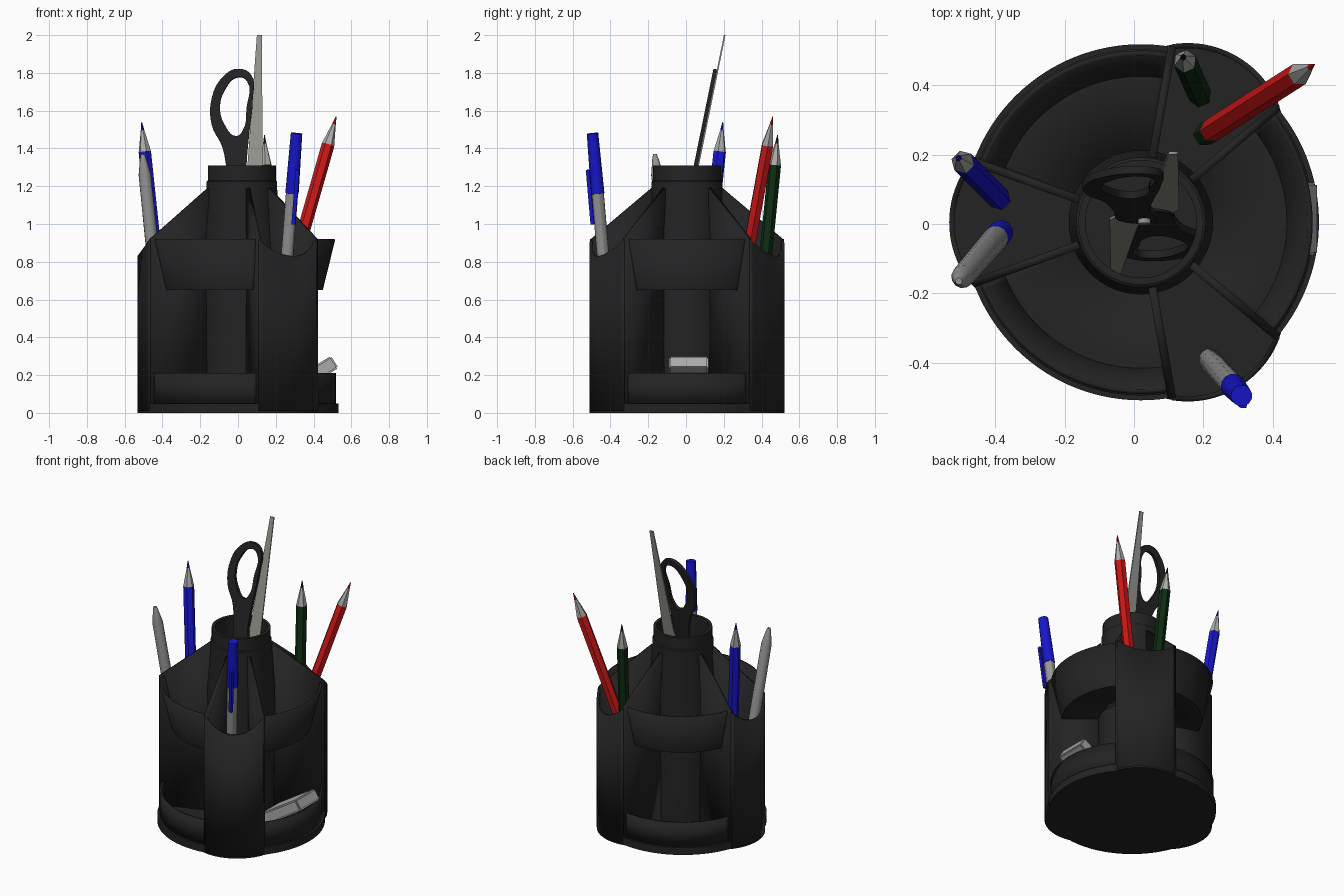
import bpy, bmesh, math
from mathutils import Vector, Matrix

cube = bpy.data.objects.get("Cube")
if cube:
    bpy.data.objects.remove(cube)


def material(name, r, g, b):
    m = bpy.data.materials.new(name)
    m.diffuse_color = (r, g, b, 1)
    m.use_nodes = True
    m.node_tree.nodes["Principled BSDF"].inputs["Base Color"].default_value = (r, g, b, 1)
    return m


BLACK = material("black plastic", 0.017, 0.017, 0.017)
STEEL = material("steel", 0.3, 0.3, 0.27)
RUBBER = material("eraser grey", 0.4, 0.4, 0.4)
WOOD = material("pale tip grey", 0.42, 0.42, 0.41)
CLEAR = material("pen body grey", 0.3, 0.3, 0.3)
RED = material("red paint", 0.6, 0.008, 0.008)
BLUE = material("blue paint", 0.008, 0.008, 0.6)
GREEN = material("dark green paint", 0.004, 0.025, 0.006)

CENTRE = Vector((0.02, 0.005, 0))
HALF = 20            # half width of a pen bay in degrees
BAYS = (60, 180, 300)
TRAYS = (0, 120, 240)


def polar(r, deg, z):
    a = math.radians(deg)
    return CENTRE + Vector((r * math.cos(a), r * math.sin(a), z))


def finish(name, bm, mats, thickness=0, angle=30):
    bmesh.ops.recalc_face_normals(bm, faces=bm.faces)
    me = bpy.data.meshes.new(name)
    bm.to_mesh(me)
    bm.free()
    for m in mats:
        me.materials.append(m)
    ob = bpy.data.objects.new(name, me)
    bpy.context.collection.objects.link(ob)
    if thickness:
        mod = ob.modifiers.new("thickness", "SOLIDIFY")
        mod.thickness = thickness
        mod.offset = 0
    bpy.ops.object.select_all(action="DESELECT")
    ob.select_set(True)
    bpy.context.view_layer.objects.active = ob
    bpy.ops.object.shade_smooth_by_angle(angle=math.radians(angle))
    return ob


def sheet(name, rows, thickness=0, closed=False):
    """Skin a list of point rows into one surface."""
    bm = bmesh.new()
    grid = [[bm.verts.new(p) for p in row] for row in rows]
    pairs = list(zip(grid, grid[1:])) + ([(grid[-1], grid[0])] if closed else [])
    for a, b in pairs:
        for i in range(len(a) - 1):
            bm.faces.new((a[i], a[i + 1], b[i + 1], b[i]))
    bmesh.ops.remove_doubles(bm, verts=bm.verts, dist=0.0001)
    return finish(name, bm, [BLACK], thickness)


def sweep(name, profile, start, end, thickness=0, closed=False):
    n = 64 if closed else 24
    angles = [start + (end - start) * i / n for i in range(n if closed else n + 1)]
    return sheet(name, [[polar(r, a, z) for r, z in profile] for a in angles], thickness, closed)


def bay_radius(t):
    return 0.552 - 0.032 * (t / HALF) ** 2


def outline(deg):
    t = min((abs((deg - b + 180) % 360 - 180) for b in BAYS))
    return bay_radius(t) if t <= HALF else 0.513


# Base plate follows the trays and the bulging pen bays
bm = bmesh.new()
plate = bm.faces.new([bm.verts.new(polar(outline(d), d, 0)) for d in range(0, 360, 2)])
rim = bmesh.ops.extrude_face_region(bm, geom=[plate])["geom"]
bmesh.ops.translate(bm, vec=(0, 0, 0.05), verts=[v for v in rim if isinstance(v, bmesh.types.BMVert)])
finish("base_plate", bm, [BLACK])

# Central tube with collar, open at the top
sweep("centre_tube", [(0, 0.05), (0.2, 0.05), (0.208, 0.9), (0.187, 1.19), (0.187, 1.225), (0.18, 1.23),
                      (0.18, 1.31), (0.16, 1.31), (0.16, 0.08), (0, 0.08)], 0, 360, closed=True)

# Pen bays: scalloped outer wall and two sloping side walls
for k, b in enumerate(BAYS):
    steps = [HALF * i / 10 for i in range(-10, 11)]
    sheet(f"bay_outer_wall_{k}", [[polar(bay_radius(t) - 0.007, b + t, z) for z in (0.01, 0.83 + 0.09 * (t / HALF) ** 2)]
                                  for t in steps], 0.015)
    for s in (-HALF, HALF):
        sheet(f"bay_side_wall_{k}_{s}", [[polar(0.19, b + s, 0.02), polar(0.19, b + s, 1.19)],
                                         [polar(0.515, b + s, 0.02), polar(0.515, b + s, 0.92)]], 0.024)

# Trays: low lip at the bottom and a tapered bowl above
for k, a in enumerate(TRAYS):
    s, e = a - 60 + HALF, a + 60 - HALF
    sweep(f"tray_lip_{k}", [(0.492, 0.04), (0.492, 0.21)], s, e, 0.014)
    sweep(f"upper_bowl_{k}", [(0.19, 0.657), (0.425, 0.657), (0.488, 0.92)], s, e, 0.014)


def rod(name, base, top, sections, mats, sides, angle=30):
    """Sections are (distance below the top, radius, material index of the piece below)."""
    base, top = Vector(base), Vector(top)
    turn = (top - base).to_track_quat("Z", "Y").to_matrix().to_4x4()
    frame = Matrix.Translation(top) @ turn
    length = (top - base).length
    bm = bmesh.new()
    rings, mids = [], []
    for d, r, mi in sections:
        d = d if d >= 0 else length + d
        mids.append(mi)
        rings.append([bm.verts.new(frame @ Vector((r * math.cos(math.tau * i / sides),
                                                   r * math.sin(math.tau * i / sides), -d))) for i in range(sides)])
    for j in range(len(rings) - 1):
        for i in range(sides):
            n = (i + 1) % sides
            bm.faces.new((rings[j][i], rings[j][n], rings[j + 1][n], rings[j + 1][i])).material_index = mids[j]
    bm.faces.new(rings[0]).material_index = mids[0]
    bm.faces.new(rings[-1]).material_index = mids[-2]
    return finish(name, bm, mats, 0, angle)


# Sharpened six-sided pencils
for name, base, top, paint in (
        ("red_pencil", (0.2, 0.255, 0.45), (0.52, 0.46, 1.57), RED),
        ("green_pencil", (0.19, 0.37, 0.31), (0.14, 0.485, 1.47), GREEN),
        ("blue_pencil", (-0.39, 0.075, 0.4), (-0.51, 0.195, 1.54), BLUE)):
    end = GREEN if paint is RED else paint
    rod(name, base, top, [(0, 0.002, 0), (0.045, 0.01, 1), (0.16, 0.034, 0), (1.1, 0.034, 2), (1.17, 0.034, 2)],
        [paint, WOOD, end], 6)

# Pens: one upside down, one with its cap and clip on top
rod("grey_pen", (-0.38, -0.02, 0.15), (-0.505, -0.165, 1.37),
    [(0, 0.01, 0), (0.03, 0.018, 0), (0.11, 0.033, 0), (1.05, 0.036, 1), (1.2, 0.036, 1)], [CLEAR, BLUE], 12)
pen_base, pen_top = Vector((0.205, -0.375, 0.1)), Vector((0.31, -0.495, 1.48))
rod("capped_pen", pen_base, pen_top,
    [(0, 0.031, 0), (0.32, 0.036, 0), (0.321, 0.033, 1), (1.2, 0.033, 0), (1.3, 0.012, 0)], [BLUE, CLEAR], 12)
side = Vector((0.02, -0.042, 0))
rod("pen_clip", pen_base.lerp(pen_top, 0.65) + side, pen_base.lerp(pen_top, 0.86) + side,
    [(0, 0.014, 0), (0.29, 0.014, 0)], [BLUE], 4)


# Opened scissors: two crossing halves lying in one tilted plane
def flat_shape(name, loops, mat, depth, smooth, flip, lift):
    cu = bpy.data.curves.new(name, "CURVE")
    cu.dimensions = "2D"
    cu.fill_mode = "BOTH"
    cu.extrude = depth
    cu.resolution_u = 5
    for pts in loops:
        sp = cu.splines.new("BEZIER")
        sp.bezier_points.add(len(pts) - 1)
        sp.use_cyclic_u = True
        for bp, (u, v) in zip(sp.bezier_points, pts):
            bp.co = (u * flip, v * flip, 0)
            bp.handle_left_type = bp.handle_right_type = "AUTO" if smooth else "VECTOR"
    cu.materials.append(mat)
    ob = bpy.data.objects.new(name, cu)
    bpy.context.collection.objects.link(ob)
    ob.rotation_euler.x = math.radians(78.5)
    ob.location = (0.03, 0.03 + lift, 1.17)
    bpy.ops.object.select_all(action="DESELECT")
    ob.select_set(True)
    bpy.context.view_layer.objects.active = ob
    bpy.ops.object.convert(target="MESH")


blade = [(-0.02, -0.06), (0.06, -0.06), (0.1, 0.05), (0.1, 0.14), (0.097, 0.847), (0.07, 0.847), (0.02, 0.14)]
grip = [(-0.09, 0.13), (-0.115, 0.25), (-0.168, 0.36), (-0.17, 0.5), (-0.11, 0.62), (-0.03, 0.663),
        (0.04, 0.63), (0.048, 0.5), (0.028, 0.3), (0.015, 0.13), (0.02, -0.05), (-0.05, -0.05)]
hole = [(-0.04, 0.3), (-0.1, 0.36), (-0.125, 0.45), (-0.1, 0.55), (-0.03, 0.62), (0.018, 0.6),
        (0.015, 0.45), (-0.005, 0.33)]
for half, flip, lift in (("upper", 1, 0.006), ("lower", -1, -0.006)):
    flat_shape(f"{half}_scissor_blade", [blade], STEEL, 0.004, False, flip, lift)
    flat_shape(f"{half}_scissor_grip", [grip, hole], BLACK, 0.011, True, flip, -lift)
rod("scissor_pivot", (0.03, 0.06, 1.164), (0.03, 0.0, 1.176), [(0, 0.018, 0), (0.06, 0.018, 0)], [STEEL], 12)

# Eraser leaning on the lip of one tray
bm = bmesh.new()
bmesh.ops.create_cube(bm, size=1)
bmesh.ops.scale(bm, vec=(0.32, 0.21, 0.075), verts=bm.verts)
bmesh.ops.bevel(bm, geom=bm.edges[:], offset=0.008, segments=2, affect="EDGES")
eraser = finish("eraser", bm, [RUBBER])
eraser.rotation_euler.y = math.radians(-32)
eraser.location = (0.376, 0.015, 0.185)
